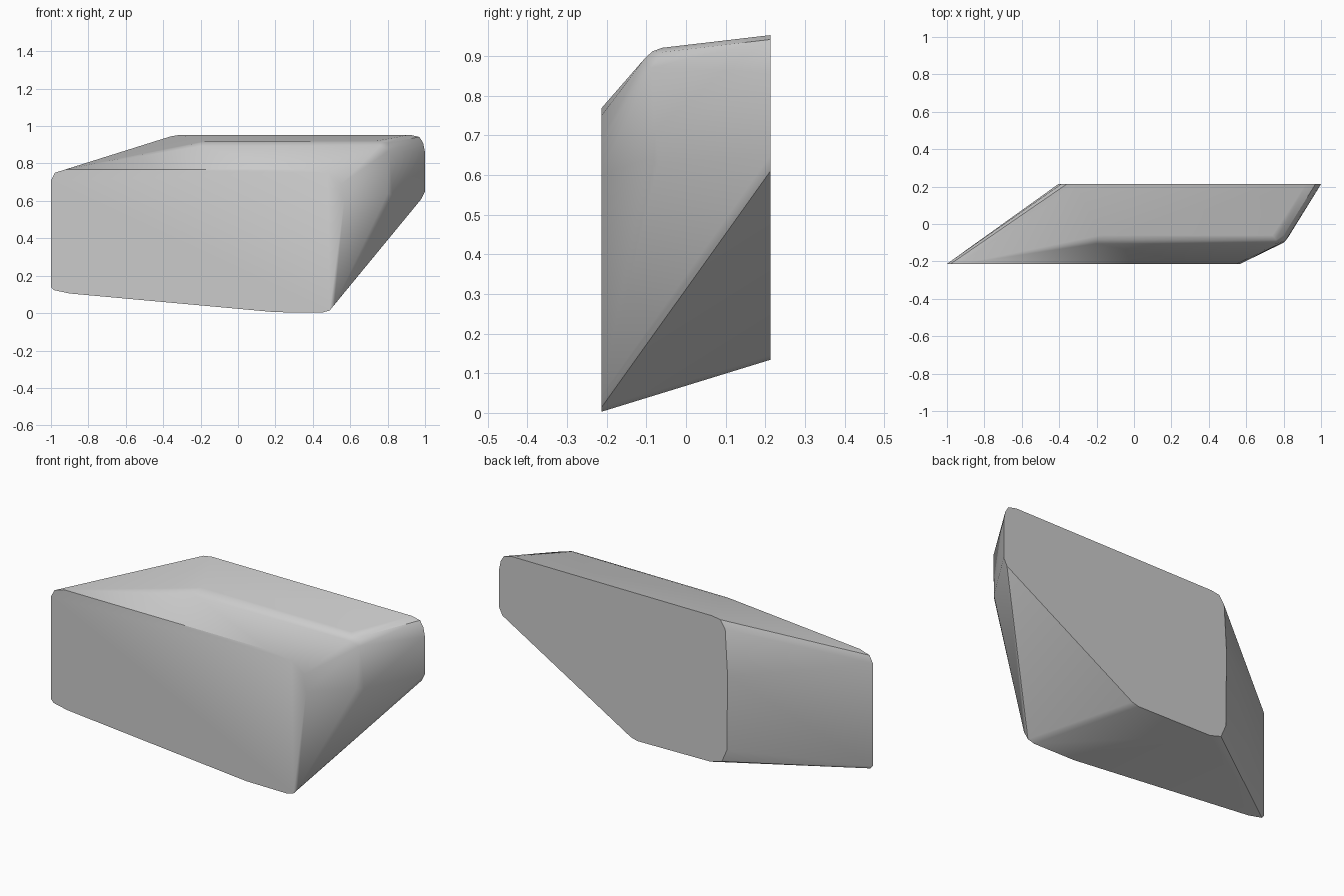
import bpy, bmesh, math

cube = bpy.data.objects.get("Cube")
if cube:
    bpy.data.objects.remove(cube, do_unlink=True)

HALF_DEPTH = 0.213

# Rounded outline of the front face (x, z)
front = [(-1, 0.14), (-0.985, 0.123), (-0.9, 0.105), (0.2, 0.005), (0.45, 0.003),
         (0.49, 0.014), (0.515, 0.045), (0.568, 0.6), (0.55, 0.69), (0.48, 0.75),
         (0.34, 0.769), (-0.92, 0.769), (-0.98, 0.75), (-1, 0.71)]
# Rounded outline of the back face (x, z)
back = [(0.19, 0.145), (0.15, 0.134), (-0.3, 0.14), (-0.37, 0.16), (-0.4, 0.23),
        (-0.405, 0.64), (-0.39, 0.9), (-0.36, 0.945), (-0.31, 0.953), (0.92, 0.953),
        (0.97, 0.942), (0.99, 0.91), (1, 0.86), (1, 0.65), (0.98, 0.61)]
# Softened shoulder between the two faces (x, y, z)
shoulder = [(-0.18, -0.06, 0.919), (-0.2, -0.085, 0.91), (-0.2, -0.105, 0.893),
            (0.74, -0.06, 0.921), (0.76, -0.085, 0.912), (0.76, -0.105, 0.893),
            (0.8, -0.06, 0.91), (0.81, -0.09, 0.87), (0.825, -0.065, 0.865),
            (0.8, -0.1, 0.64), (0.825, -0.07, 0.63)]

points = [(x, -HALF_DEPTH, z) for x, z in front]
points += [(x, HALF_DEPTH, z) for x, z in back]
points += shoulder

# Wrap the outlines in one convex skin
bm = bmesh.new()
for p in points:
    bm.verts.new(p)
hull = bmesh.ops.convex_hull(bm, input=bm.verts[:])
spare = {v for v in hull["geom_interior"] + hull["geom_unused"]
         if isinstance(v, bmesh.types.BMVert)}
bmesh.ops.delete(bm, geom=list(spare), context="VERTS")
bmesh.ops.dissolve_limit(bm, angle_limit=math.radians(0.5),
                         verts=bm.verts[:], edges=bm.edges[:])
bmesh.ops.recalc_face_normals(bm, faces=bm.faces[:])

mesh = bpy.data.meshes.new("slanted_block")
bm.to_mesh(mesh)
bm.free()
block = bpy.data.objects.new("slanted_block", mesh)
bpy.context.collection.objects.link(block)

# Single plain grey
grey = bpy.data.materials.new("light_grey")
grey.use_nodes = True
colour = (0.6, 0.6, 0.6, 1)
grey.diffuse_color = colour
grey.node_tree.nodes["Principled BSDF"].inputs["Base Color"].default_value = colour
mesh.materials.append(grey)

# Soft shoulder, crisp front and back rims
bpy.ops.object.select_all(action="DESELECT")
block.select_set(True)
bpy.context.view_layer.objects.active = block
bpy.ops.object.shade_smooth_by_angle(angle=math.radians(32))
